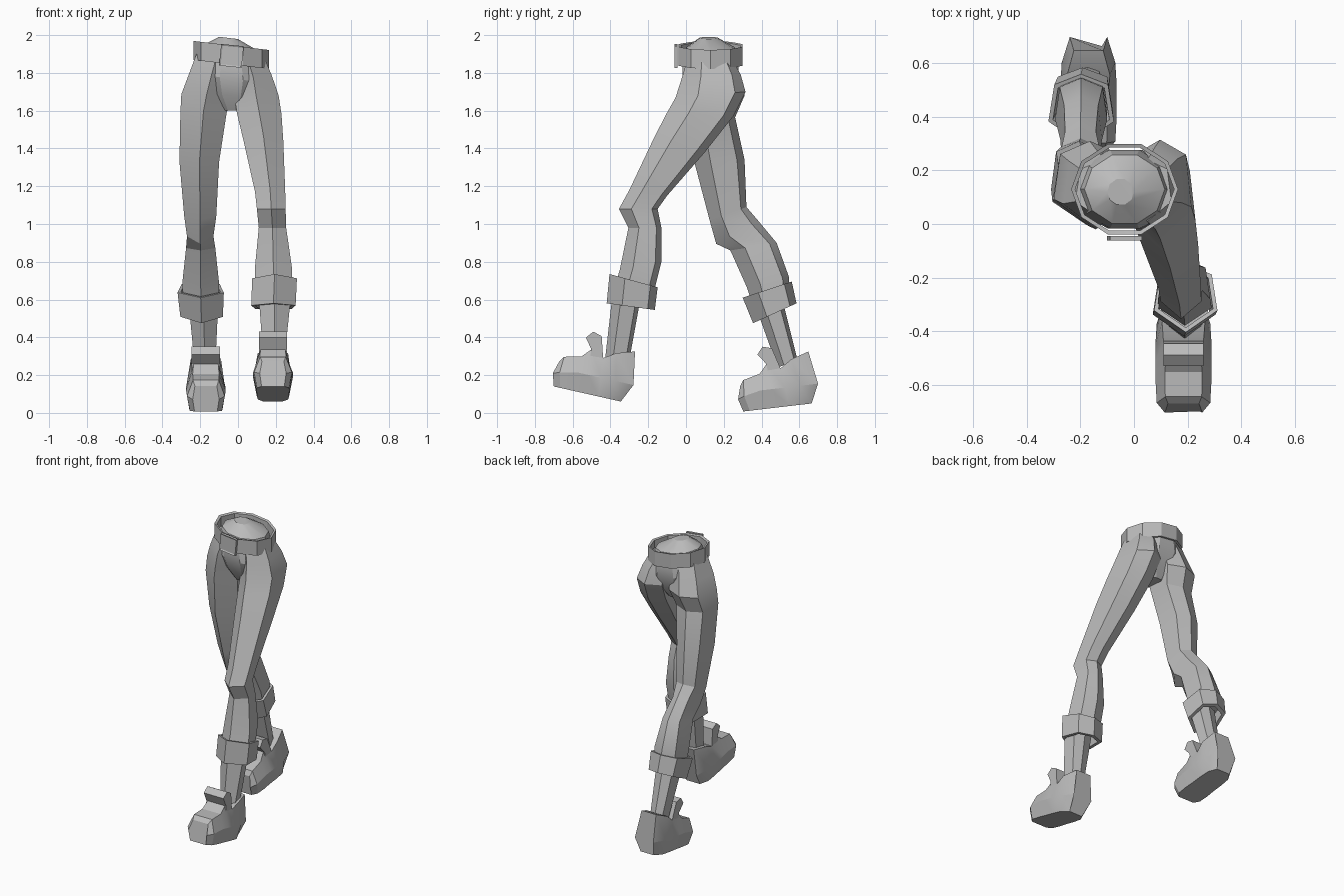
import bpy, bmesh, math
from mathutils import Vector, Matrix

cube = bpy.data.objects.get("Cube")
if cube:
    bpy.data.objects.remove(cube, do_unlink=True)

grey = bpy.data.materials.new("plain grey")
grey.use_nodes = True
COLOR = (0.5, 0.5, 0.5, 1)
grey.diffuse_color = COLOR
grey.node_tree.nodes["Principled BSDF"].inputs["Base Color"].default_value = COLOR


def finish(name, bm):
    bmesh.ops.recalc_face_normals(bm, faces=bm.faces)
    mesh = bpy.data.meshes.new(name)
    bm.to_mesh(mesh)
    bm.free()
    mesh.materials.append(grey)
    mesh.shade_smooth()
    mesh.set_sharp_from_angle(angle=math.radians(25))
    ob = bpy.data.objects.new(name, mesh)
    bpy.context.scene.collection.objects.link(ob)
    return ob


def loft(name, rings, caps=True, closed=False):
    """Skin a list of equal-sized point rings."""
    bm = bmesh.new()
    loops = [[bm.verts.new(p) for p in ring] for ring in rings]
    pairs = list(zip(loops, loops[1:]))
    if closed:
        pairs.append((loops[-1], loops[0]))
    for a, b in pairs:
        n = len(a)
        for i in range(n):
            bm.faces.new((a[i], a[(i + 1) % n], b[(i + 1) % n], b[i]))
    if caps and not closed:
        bm.faces.new(loops[0])
        bm.faces.new(loops[-1])
    return finish(name, bm)


def leg_ring(x0, x1, front, back, grow=1.0):
    """Six-sided ring between a front and a back (y, z) point."""
    f, b = Vector((0, *front)), Vector((0, *back))
    mid, half = (x0 + x1) / 2, (x1 - x0) / 2 * grow
    centre = (f + b) / 2
    f, b = centre + (f - centre) * grow, centre + (b - centre) * grow
    shape = ((0, 0), (1, .32), (.82, .85), (0, 1), (-.82, .85), (-1, .32))
    return [f.lerp(b, t) + Vector((mid + half * s, 0, 0)) for s, t in shape]


def trousers(side, rings):
    loft(side + "_trouser_leg", [leg_ring(*r) for r in rings])


def cuff(side, top, bottom):
    loft(side + "_cuff", [leg_ring(*top, .86), leg_ring(*top),
                          leg_ring(*bottom), leg_ring(*bottom, .8)], closed=True)


# Trouser legs: x range, front (y, z), back (y, z)
trousers("left", [
    (-.04, .14, (.01, 1.88), (.24, 1.88)),
    (-.02, .18, (-.02, 1.78), (.29, 1.79)),
    (-.02, .215, (-.055, 1.67), (.315, 1.70)),
    (-.005, .23, (-.10, 1.59), (.25, 1.57)),
    (.03, .24, (-.165, 1.465), (.10, 1.38)),
    (.09, .25, (-.30, 1.18), (-.10, 1.15)),
    (.10, .252, (-.355, 1.08), (-.15, 1.08)),
    (.11, .255, (-.305, .98), (-.13, .98)),
    (.09, .285, (-.35, .76), (-.13, .80)),
    (.09, .29, (-.38, .66), (-.17, .64))])
trousers("right", [
    (-.22, .0, (.01, 1.90), (.24, 1.90)),
    (-.265, -.02, (-.02, 1.78), (.28, 1.78)),
    (-.30, -.03, (-.01, 1.69), (.31, 1.68)),
    (-.305, -.06, (0, 1.60), (.26, 1.565)),
    (-.31, -.10, (.045, 1.325), (.31, 1.34)),
    (-.285, -.115, (.125, 1.02), (.32, 1.09)),
    (-.27, -.13, (.16, .895), (.38, 1.02)),
    (-.275, -.12, (.235, .86), (.48, .90)),
    (-.295, -.10, (.32, .67), (.545, .72)),
    (-.29, -.10, (.35, .58), (.55, .64))])

# Rolled cuffs
cuff("left", (.075, .312, (-.405, .735), (-.15, .665)),
     (.07, .305, (-.42, .58), (-.165, .545)))
cuff("right", (-.32, -.075, (.30, .61), (.56, .695)),
     (-.305, -.08, (.355, .475), (.585, .58)))

# Shins
loft("left_shin", [leg_ring(.11, .28, (-.39, .62), (-.24, .61)),
                   leg_ring(.135, .245, (-.43, .27), (-.30, .28))])
loft("right_shin", [leg_ring(-.26, -.105, (.37, .56), (.51, .60)),
                    leg_ring(-.23, -.12, (.485, .24), (.59, .28))])


def waist(rx, ry, z, cx=-.035, cy=.13, n=10, slope=-.12):
    """Ten-sided ring dipping towards the left hip."""
    out = []
    for i in range(n):
        a = math.tau * i / n
        x = cx + rx * math.cos(a)
        out.append((x, cy + ry * math.sin(a), z + slope * (x - cx)))
    return out


# Pelvis with a domed top
loft("pelvis", [waist(.05, .05, 1.985, cx=-.05, cy=.12),
                waist(.15, .135, 1.93), waist(.175, .155, 1.85),
                waist(.20, .155, 1.77), waist(.16, .12, 1.68),
                waist(.06, .07, 1.60, slope=0)])

# Belt and buckle
loft("belt", [waist(.185, .163, 1.94), waist(.20, .178, 1.945),
              waist(.20, .178, 1.845), waist(.185, .163, 1.845)], closed=True)

bm = bmesh.new()
bmesh.ops.create_cube(bm, size=1)
bmesh.ops.scale(bm, vec=(.12, .016, .115), verts=bm.verts)
front = [f for f in bm.faces if f.normal.y < -.5]
bmesh.ops.inset_region(bm, faces=front, thickness=.012, depth=-.005)
buckle = finish("belt_buckle", bm)
buckle.matrix_world = Matrix.Translation((-.035, -.053, 1.89)) @ Matrix.Rotation(.1, 4, 'Y')


def shoe(side, x, heel, pitch):
    """Shoe lofted heel to toe, then tipped about the heel."""
    tip = Matrix.Translation((x, *heel)) @ Matrix.Rotation(pitch, 4, 'X')

    def place(ring):
        return [tip @ Vector((s, -f, u)) for s, f, u in ring]

    # Sections: sole (f, u), middle (f, u), top (f, u), half widths
    sections = [
        ((0, 0), (-.046, .10), (-.015, .275), .05, .07, .055),
        ((.05, 0), (.05, .10), (.08, .245), .08, .10, .08),
        ((.12, 0), (.13, .10), (.14, .205), .085, .105, .075),
        ((.20, 0), (.20, .10), (.213, .235), .085, .105, .065),
        ((.26, 0), (.26, .10), (.255, .188), .088, .105, .07),
        ((.33, 0), (.35, .08), (.345, .165), .085, .10, .068),
        ((.364, 0), (.384, .067), (.365, .135), .06, .07, .058)]
    rings = []
    for a, b, c, wa, wb, wc in sections:
        rings.append(place([(-wa, *a), (wa, *a), (wb, *b), (wc, *c), (-wc, *c), (-wb, *b)]))
    loft(side + "_shoe", rings)

    # Raised tongue
    tongue = [(.138, .19), (.175, .315), (.223, .329), (.255, .29), (.213, .235), (.21, .19)]
    loft(side + "_shoe_tongue", [place([(w, f, u) for f, u in tongue]) for w in (-.075, .075)])


shoe("left", .185, (-.345, .06), -.222)
shoe("right", -.17, (.665, .05), .117)
